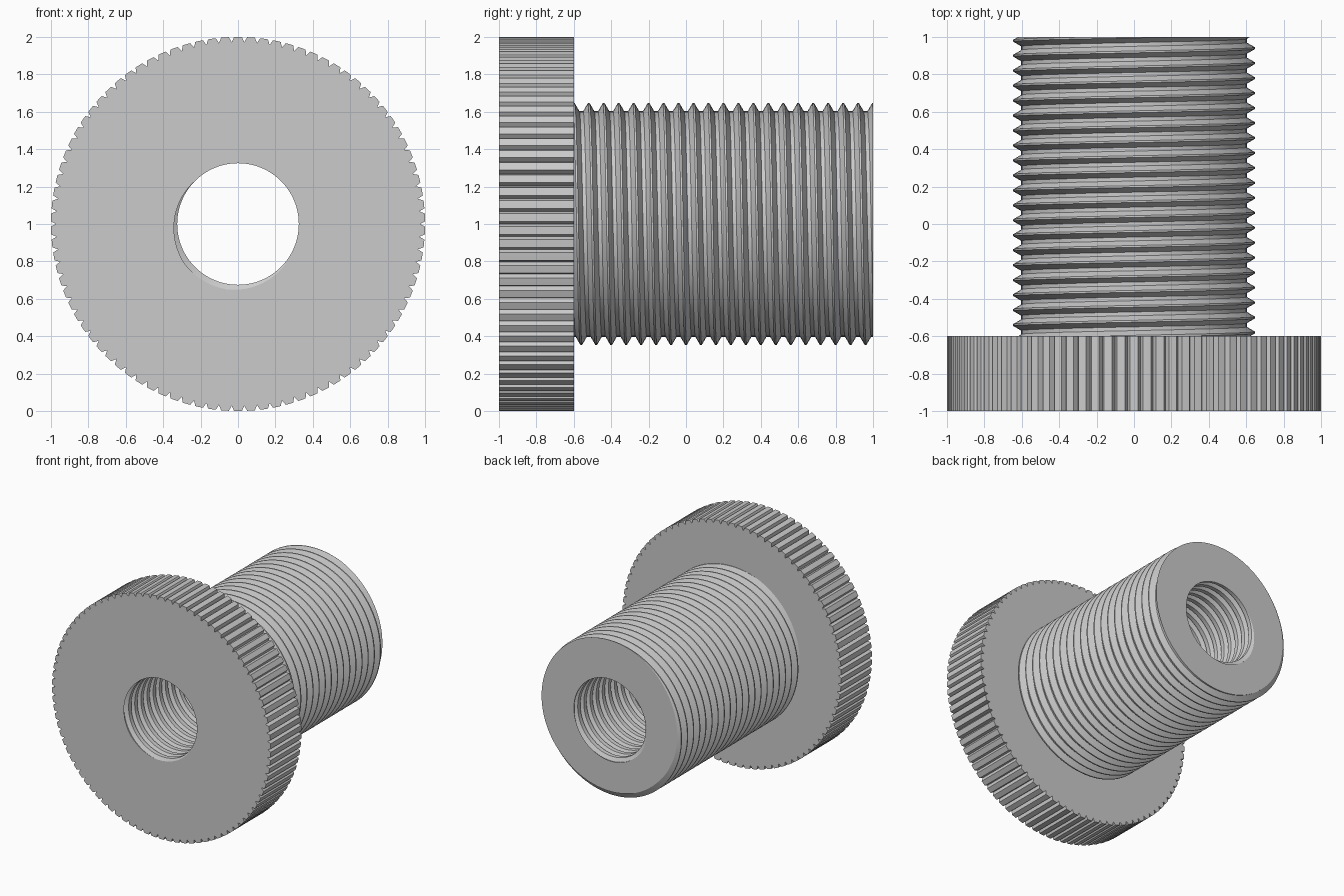
import bpy, bmesh, math
from mathutils import Vector

cube = bpy.data.objects.get("Cube")
if cube:
    bpy.data.objects.remove(cube, do_unlink=True)

FRONT, SHOULDER, BACK = -1.0, -0.6, 1.0
PITCH = 0.08
SEGMENTS = 96
TEETH = 90
AXIS_HEIGHT = 1.0

grey = bpy.data.materials.new("plain_grey")
grey.use_nodes = True
grey.diffuse_color = (0.6, 0.6, 0.6, 1)
grey.node_tree.nodes["Principled BSDF"].inputs["Base Color"].default_value = grey.diffuse_color


def point(radius, angle, y):
    return Vector((radius * math.cos(angle), y, AXIS_HEIGHT + radius * math.sin(angle)))


def add_thread(target, profile, start, lo, hi):
    """Right-handed helical wall, trimmed flat at lo and hi. profile: (offset, radius) of one turn."""
    bm = bmesh.new()
    first = math.floor((lo - start) / PITCH) - 1
    last = math.ceil((hi - start) / PITCH) + 2
    columns = []
    for i in range(SEGMENTS + 1):
        turn = i / SEGMENTS
        columns.append([
            bm.verts.new(point(r, turn * math.tau, start + (k - turn) * PITCH + offset))
            for k in range(first, last + 1) for offset, r in profile])
    for a, b in zip(columns, columns[1:]):
        for j in range(len(a) - 1):
            bm.faces.new((a[j], b[j], b[j + 1], a[j + 1]))
    bmesh.ops.remove_doubles(bm, verts=bm.verts[:], dist=1e-5)
    for y, side in ((lo, -1), (hi, 1)):
        bmesh.ops.bisect_plane(bm, geom=bm.verts[:] + bm.edges[:] + bm.faces[:], dist=1e-6,
                               plane_co=(0, y, 0), plane_no=(0, side, 0), clear_outer=True)
    bmesh.ops.remove_doubles(bm, verts=bm.verts[:], dist=1e-4)
    part = bpy.data.meshes.new("temporary_thread")
    bm.to_mesh(part)
    bm.free()
    target.from_mesh(part)
    bpy.data.meshes.remove(part)


def add_bore(target, lo, hi):
    # Shallow V grooves between wide flat crests
    floor, mouth = 0.005, 0.0225
    profile = [(-mouth, 0.325), (-floor, 0.355), (floor, 0.355), (mouth, 0.325)]
    add_thread(target, profile, FRONT + PITCH * 237 / 360, lo, hi)


def add_outer_thread(target, lo, hi):
    crest, root = 0.005, 0.03
    profile = [(-root, 0.603), (-crest, 0.646), (crest, 0.646), (root, 0.603)]
    add_thread(target, profile, BACK + PITCH / 4, lo, hi)


def add_knurl(target, lo, hi):
    # V notches separated by rounded lands
    tooth = [(0, 0.972), (0.2, 1), (0.5, 1), (0.8, 1)]
    rim = [((n + share) * math.tau / TEETH, r) for n in range(TEETH) for share, r in tooth]
    a = [target.verts.new(point(r, t, lo)) for t, r in rim]
    b = [target.verts.new(point(r, t, hi)) for t, r in rim]
    for i in range(len(a)):
        target.faces.new((a[i - 1], a[i], b[i], b[i - 1]))


def cap(bm, y):
    """Fill the flat ring between the open loops at y."""
    edges = [e for e in bm.edges if e.is_boundary
             and all(abs(v.co.y - y) < 1e-3 for v in e.verts)]
    bmesh.ops.triangle_fill(bm, use_beauty=True, edges=edges, normal=(0, 1, 0))


def finish(bm, name):
    bmesh.ops.recalc_face_normals(bm, faces=bm.faces[:])
    mesh = bpy.data.meshes.new(name)
    bm.to_mesh(mesh)
    bm.free()
    mesh.materials.append(grey)
    obj = bpy.data.objects.new(name, mesh)
    bpy.context.collection.objects.link(obj)
    bpy.ops.object.select_all(action='DESELECT')
    obj.select_set(True)
    bpy.context.view_layer.objects.active = obj
    bpy.ops.object.shade_smooth_by_angle(angle=math.radians(20))


# Knurled head with its part of the bore
head = bmesh.new()
add_knurl(head, FRONT, SHOULDER)
add_bore(head, FRONT, SHOULDER)
cap(head, FRONT)
cap(head, SHOULDER)
finish(head, "knurled_head")

# Hollow shaft, threaded inside and out
shaft = bmesh.new()
add_outer_thread(shaft, SHOULDER, BACK)
add_bore(shaft, SHOULDER, BACK)
cap(shaft, BACK)
finish(shaft, "threaded_shaft")
